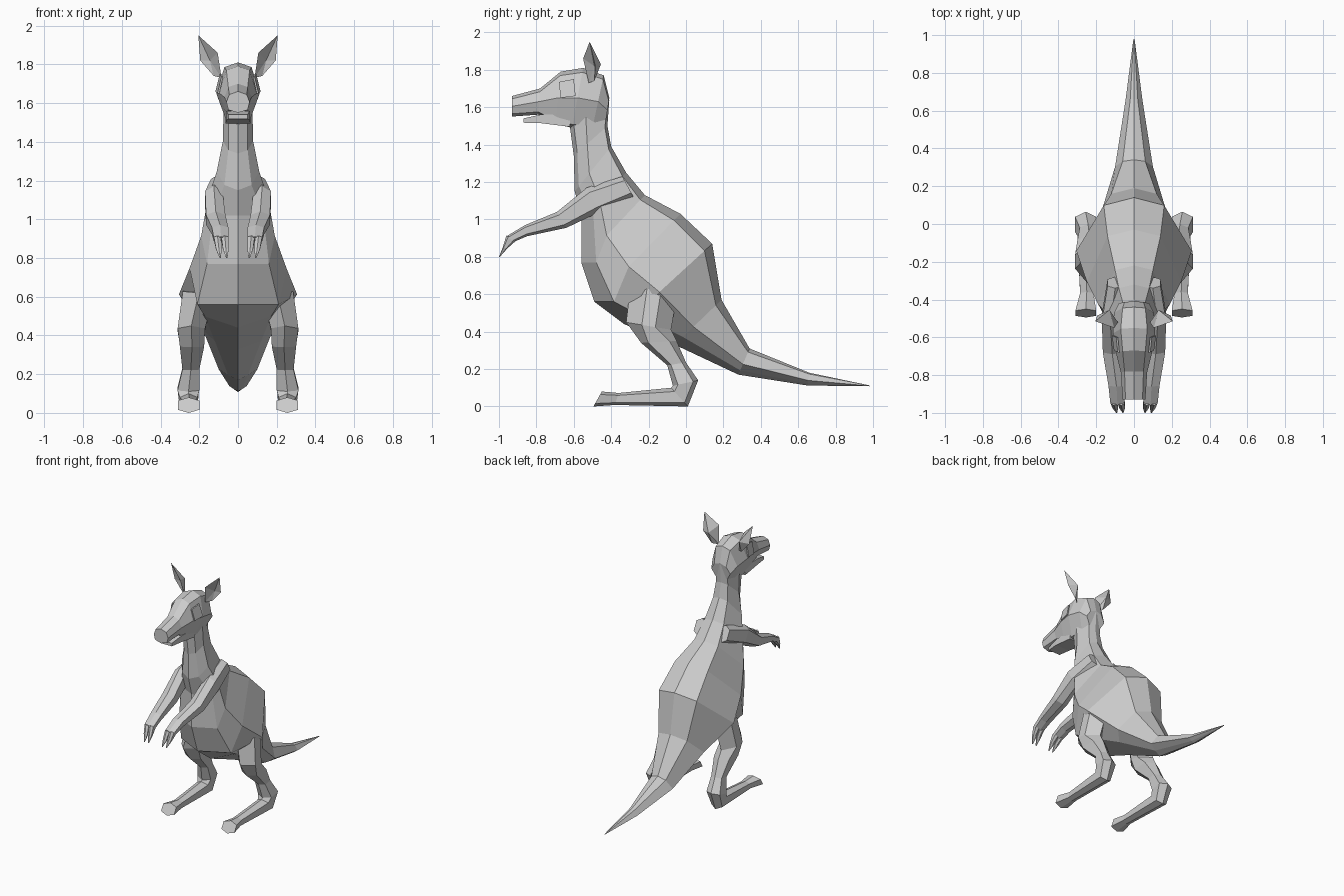
import bpy, bmesh
from mathutils import Vector

fur = bpy.data.materials.new("grey fur")
fur.diffuse_color = (0.6, 0.6, 0.6, 1)


def make(name, verts, faces, mirror=False):
    bm = bmesh.new()
    vs = [bm.verts.new(v) for v in verts]
    for f in faces:
        bm.faces.new([vs[i] for i in f])
    bmesh.ops.recalc_face_normals(bm, faces=bm.faces)
    me = bpy.data.meshes.new(name)
    bm.to_mesh(me)
    bm.free()
    me.materials.append(fur)
    ob = bpy.data.objects.new(name, me)
    bpy.context.collection.objects.link(ob)
    if mirror:
        ob.modifiers.new("mirror", 'MIRROR')
    return ob


def loft(name, rings, mirror=False):
    n = len(rings[0])
    verts = [p for r in rings for p in r]
    faces = [(k * n + i, k * n + (i + 1) % n, (k + 1) * n + (i + 1) % n, (k + 1) * n + i)
             for k in range(len(rings) - 1) for i in range(n)]
    faces += [tuple(range(n)), tuple(range((len(rings) - 1) * n, len(rings) * n))]
    return make(name, verts, faces, mirror)


def trunk_ring(by, bz, fy, fz, wb, ws, wf, side=0.6, flat=0.5):
    """Eight points: back ridge, back strip, flank, front strip, front ridge."""
    b, f = Vector((0, by, bz)), Vector((0, fy, fz))
    d = (f - b).normalized()
    inward = Vector((0, 1, 0)) if 0.5 < fz < 1.1 else -d
    bs, fs, m = b + d * wb * 0.35, f + inward * wf * flat, b.lerp(f, side)
    X = Vector((1, 0, 0))
    return [b, bs + X * wb, m + X * ws, fs + X * wf, f,
            fs - X * wf, m - X * ws, bs - X * wb]


def limb_ring(ay, az, by, bz, xi, xo, t=0.2):
    """Six points between a front edge a and a back edge b."""
    a, b = Vector((0, ay, az)), Vector((0, by, bz))
    p, q, xm = a.lerp(b, t), a.lerp(b, 1 - t), (xi + xo) / 2
    return [(x, v.y, v.z) for x, v in
            ((xm, a), (xo, p), (xo, q), (xm, b), (xi, q), (xi, p))]


# Tail, body and neck
loft("body", [trunk_ring(*r) for r in (
    (0.98, 0.113, 0.98, 0.108, 0.002, 0.003, 0.002),
    (0.66, 0.18, 0.65, 0.112, 0.02, 0.045, 0.02),
    (0.34, 0.31, 0.28, 0.17, 0.06, 0.10, 0.05),
    (0.19, 0.57, -0.06, 0.33, 0.12, 0.18, 0.12),
    (0.14, 0.87, -0.33, 0.44, 0.16, 0.305, 0.17),
    (-0.03, 1.03, -0.49, 0.56, 0.14, 0.25, 0.21),
    (-0.22, 1.13, -0.56, 0.77, 0.10, 0.19, 0.16),
    (-0.32, 1.25, -0.56, 1.02, 0.08, 0.155, 0.13),
    (-0.40, 1.39, -0.595, 1.15, 0.06, 0.11, 0.07),
    (-0.42, 1.50, -0.60, 1.34, 0.05, 0.078, 0.05),
    (-0.41, 1.64, -0.62, 1.49, 0.05, 0.075, 0.05))])

# Head and muzzle
loft("head", [trunk_ring(*r, 0.5, 0.3) for r in (
    (-0.41, 1.65, -0.43, 1.52, 0.05, 0.08, 0.05),
    (-0.44, 1.77, -0.50, 1.49, 0.06, 0.105, 0.06),
    (-0.55, 1.81, -0.61, 1.49, 0.07, 0.112, 0.06),
    (-0.67, 1.79, -0.70, 1.51, 0.06, 0.095, 0.055),
    (-0.78, 1.70, -0.79, 1.56, 0.05, 0.07, 0.05),
    (-0.93, 1.66, -0.93, 1.55, 0.045, 0.06, 0.05))])

# Lower jaw
loft("jaw", [[(s * w, y, z) for s, z in ((-1, lo), (1, lo), (1, hi), (-1, hi))]
             for y, w, lo, hi in ((-0.62, 0.065, 1.495, 1.56), (-0.78, 0.06, 1.515, 1.56),
                                  (-0.87, 0.05, 1.517, 1.54))])

# Eyes: thin plates on the cheeks
eye = [Vector(p) for p in ((0.086, -0.68, 1.735), (0.094, -0.60, 1.75),
                           (0.117, -0.59, 1.66), (0.106, -0.67, 1.65))]
loft("eye", [eye, [p + Vector((-0.009, 0, 0)) for p in eye]], True)

# Ears: cupped leaves
make("ear", [(0.085, -0.52, 1.73), (0.105, -0.55, 1.86), (0.205, -0.515, 1.95),
             (0.195, -0.485, 1.82), (0.145, -0.49, 1.82), (0.13, -0.455, 1.83),
             (0.125, -0.49, 1.74)],
     [(0, 1, 4), (1, 2, 4), (2, 3, 4), (3, 6, 4), (6, 0, 4),
      (1, 0, 5), (2, 1, 5), (3, 2, 5), (6, 3, 5), (0, 6, 5)], True)

# Arms
loft("arm", [limb_ring(*r) for r in (
    (-0.34, 1.23, -0.28, 1.12, 0.06, 0.14),
    (-0.53, 1.17, -0.46, 1.04, 0.08, 0.17),
    (-0.69, 1.04, -0.64, 0.955, 0.065, 0.165),
    (-0.86, 0.97, -0.85, 0.91, 0.05, 0.135),
    (-0.96, 0.91, -0.92, 0.88, 0.05, 0.125))], True)

# Fingers
for name, x, tip in (("inner_finger", 0.068, 0.058), ("outer_finger", 0.106, 0.092)):
    loft(name, [limb_ring(-0.96, 0.915, -0.91, 0.885, x - 0.018, x + 0.018),
                limb_ring(-0.98, 0.85, -0.955, 0.845, (x + tip) / 2 - 0.015, (x + tip) / 2 + 0.015),
                limb_ring(-1.0, 0.80, -0.995, 0.80, tip - 0.003, tip + 0.003)], True)

# Hind legs and feet
loft("hind_leg", [limb_ring(*r) for r in (
    (-0.30, 0.62, -0.04, 0.64, 0.12, 0.285, 0.35),
    (-0.32, 0.45, -0.08, 0.41, 0.17, 0.312, 0.35),
    (-0.24, 0.34, -0.05, 0.35, 0.175, 0.30),
    (-0.10, 0.22, 0.00, 0.235, 0.20, 0.287),
    (-0.07, 0.11, 0.065, 0.14, 0.20, 0.312),
    (-0.08, 0.10, 0.01, 0.0, 0.21, 0.30),
    (-0.36, 0.072, -0.38, 0.008, 0.215, 0.285),
    (-0.45, 0.08, -0.495, 0.0, 0.20, 0.31))], True)
